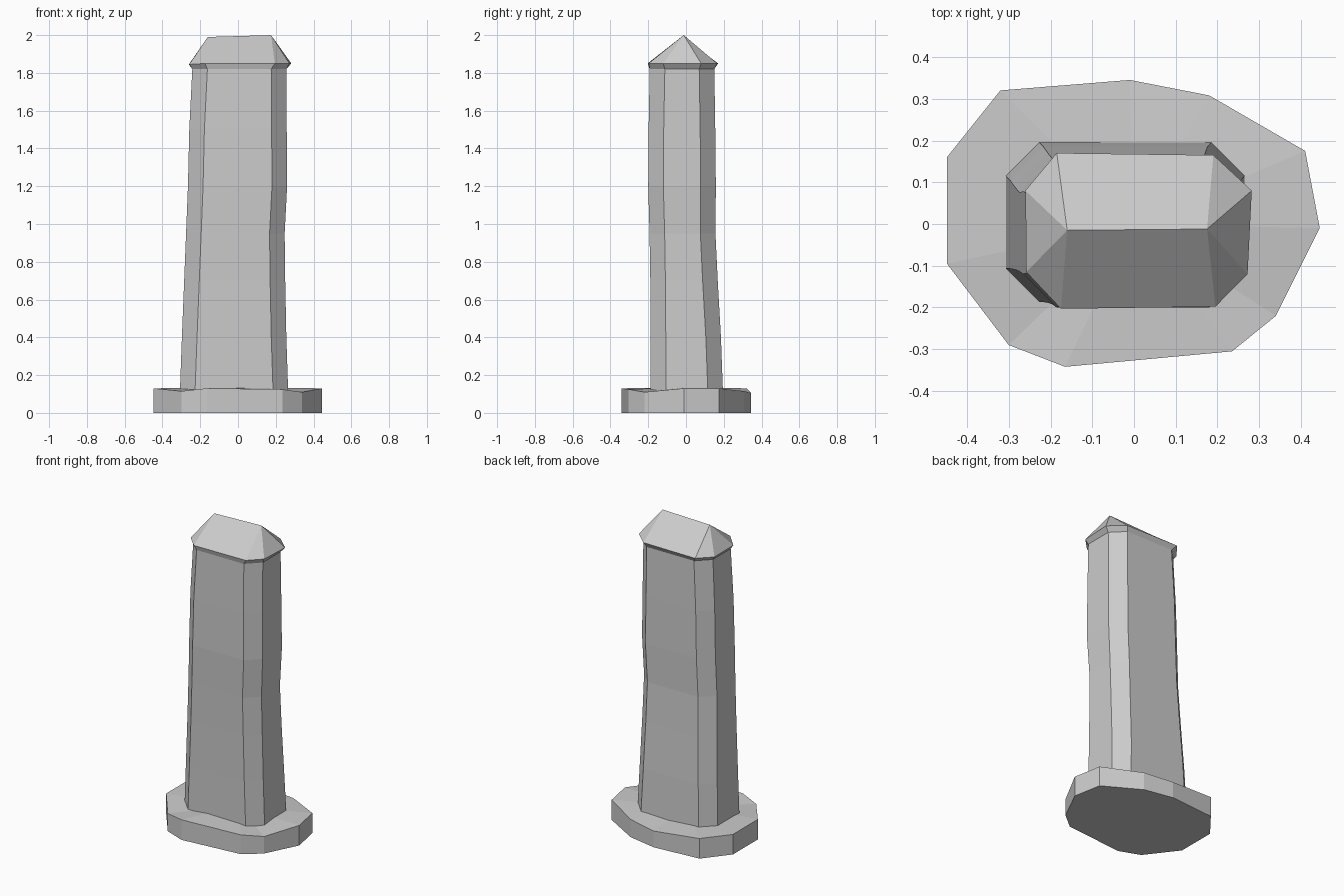
import bpy

if "Cube" in bpy.data.objects:
    bpy.data.objects.remove(bpy.data.objects["Cube"])


def loft(name, rings, cap_top=True):
    """Skin a stack of equal-length point rings with flat faces."""
    n = len(rings[0])
    verts = [p for ring in rings for p in ring]
    faces = [(k * n + i, k * n + (i + 1) % n, (k + 1) * n + (i + 1) % n, (k + 1) * n + i)
             for k in range(len(rings) - 1) for i in range(n)]
    faces.append(tuple(reversed(range(n))))
    if cap_top:
        faces.append(tuple(range((len(rings) - 1) * n, len(rings) * n)))
    return make(name, verts, faces)


def make(name, verts, faces):
    mesh = bpy.data.meshes.new(name)
    mesh.from_pydata(verts, [], faces)
    mesh.update()
    obj = bpy.data.objects.new(name, mesh)
    bpy.context.collection.objects.link(obj)
    return obj


def octagon(z, x0, x1, y0, y1, c=0.08):
    """Rectangle with cut corners, counter-clockwise from the front left."""
    return [(x0 + c, y0, z), (x1 - c, y0, z), (x1, y0 + c, z), (x1, y1 - c, z),
            (x1 - c, y1, z), (x0 + c, y1, z), (x0, y1 - c, z), (x0, y0 + c, z)]


# Base slab: irregular outline with a slightly sagging worn rim
outline = [(-0.165, -0.342, 0.13), (0.235, -0.305, 0.125), (0.34, -0.22, 0.11),
           (0.445, -0.01, 0.13), (0.41, 0.175, 0.13), (0.18, 0.308, 0.115),
           (-0.01, 0.345, 0.105), (-0.32, 0.32, 0.13), (-0.448, 0.16, 0.13),
           (-0.448, -0.095, 0.13), (-0.30, -0.29, 0.115)]
n = len(outline)
floor = [(x, y, 0) for x, y, z in outline]
faces = [(i, (i + 1) % n, n + (i + 1) % n, n + i) for i in range(n)]
faces += [(n + i, n + (i + 1) % n, 2 * n) for i in range(n)]
faces.append(tuple(reversed(range(n))))
make("base_slab", floor + outline + [(0, 0, 0.135)], faces)

# Shaft: weathered octagonal pillar, z then x and y limits
sections = [(0.10, -0.308, 0.266, -0.187, 0.196),
            (0.40, -0.297, 0.256, -0.187, 0.185),
            (0.70, -0.285, 0.250, -0.189, 0.168),
            (0.95, -0.275, 0.247, -0.193, 0.156),
            (1.20, -0.265, 0.260, -0.200, 0.158),
            (1.50, -0.258, 0.258, -0.198, 0.155),
            (1.82, -0.242, 0.256, -0.192, 0.150)]
loft("shaft", [octagon(*s) for s in sections])

# Cap: flared rim rising to a short ridge
rim = [(-0.175, -0.203, 1.85), (0.195, -0.198, 1.85), (0.272, -0.12, 1.85),
       (0.282, 0.08, 1.85), (0.19, 0.165, 1.85), (-0.185, 0.17, 1.85),
       (-0.26, 0.08, 1.845), (-0.258, -0.115, 1.845)]
under = octagon(*sections[-1])
ridge = [(-0.16, -0.015, 1.99), (0.175, -0.012, 2.0)]
L, R = 16, 17
faces = [(i, (i + 1) % 8, 8 + (i + 1) % 8, 8 + i) for i in range(8)]
faces.append(tuple(reversed(range(8))))
faces += [(8, 9, R, L), (12, 13, L, R)]
faces += [(9, 10, R), (10, 11, R), (11, 12, R)]
faces += [(13, 14, L), (14, 15, L), (15, 8, L)]
make("cap", under + rim + ridge, faces)
